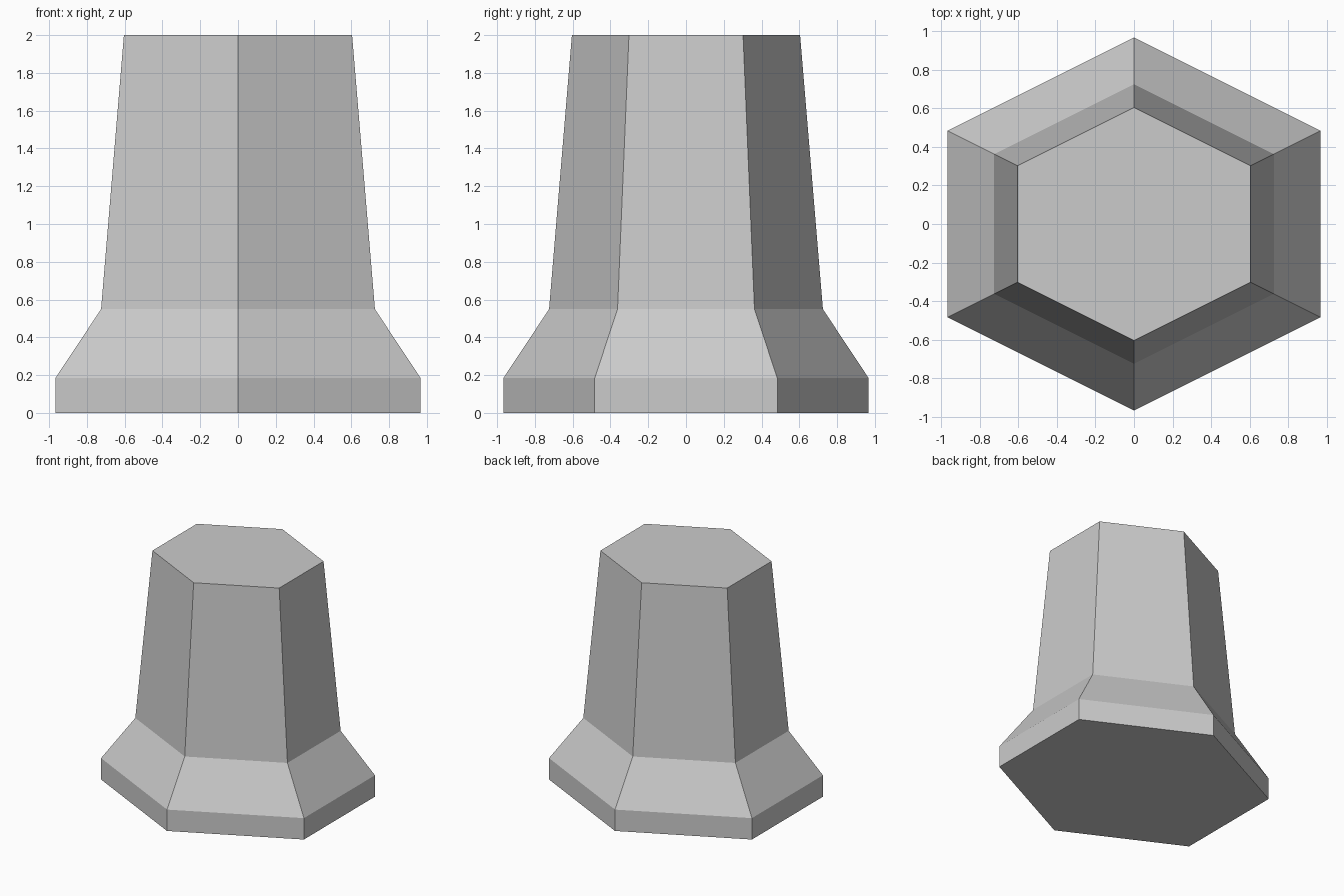
import bpy, bmesh
from math import sin, cos, pi

if "Cube" in bpy.data.objects:
    bpy.data.objects.remove(bpy.data.objects["Cube"])

# Half-width and height of each level, from the base plate to the top
PROFILE = [(0.967, 0.0), (0.967, 0.184), (0.725, 0.549), (0.604, 2.0)]
SIDES = 6
STRETCH_X = 1 / cos(pi / 6)  # hexagon widened so it is as wide as it is deep

bm = bmesh.new()


def ring(radius, z):
    angles = [pi / 2 + 2 * pi * i / SIDES for i in range(SIDES)]
    return [bm.verts.new((radius * cos(a) * STRETCH_X, radius * sin(a), z)) for a in angles]


# Flared hexagonal body
rings = [ring(r, z) for r, z in PROFILE]
for low, high in zip(rings, rings[1:]):
    for i in range(SIDES):
        j = (i + 1) % SIDES
        bm.faces.new((low[i], low[j], high[j], high[i]))

# Bottom and top caps
bm.faces.new(rings[0][::-1])
bm.faces.new(rings[-1])

mesh = bpy.data.meshes.new("hexagonal_pedestal")
bm.to_mesh(mesh)
bm.free()
bpy.context.collection.objects.link(bpy.data.objects.new("hexagonal_pedestal", mesh))
